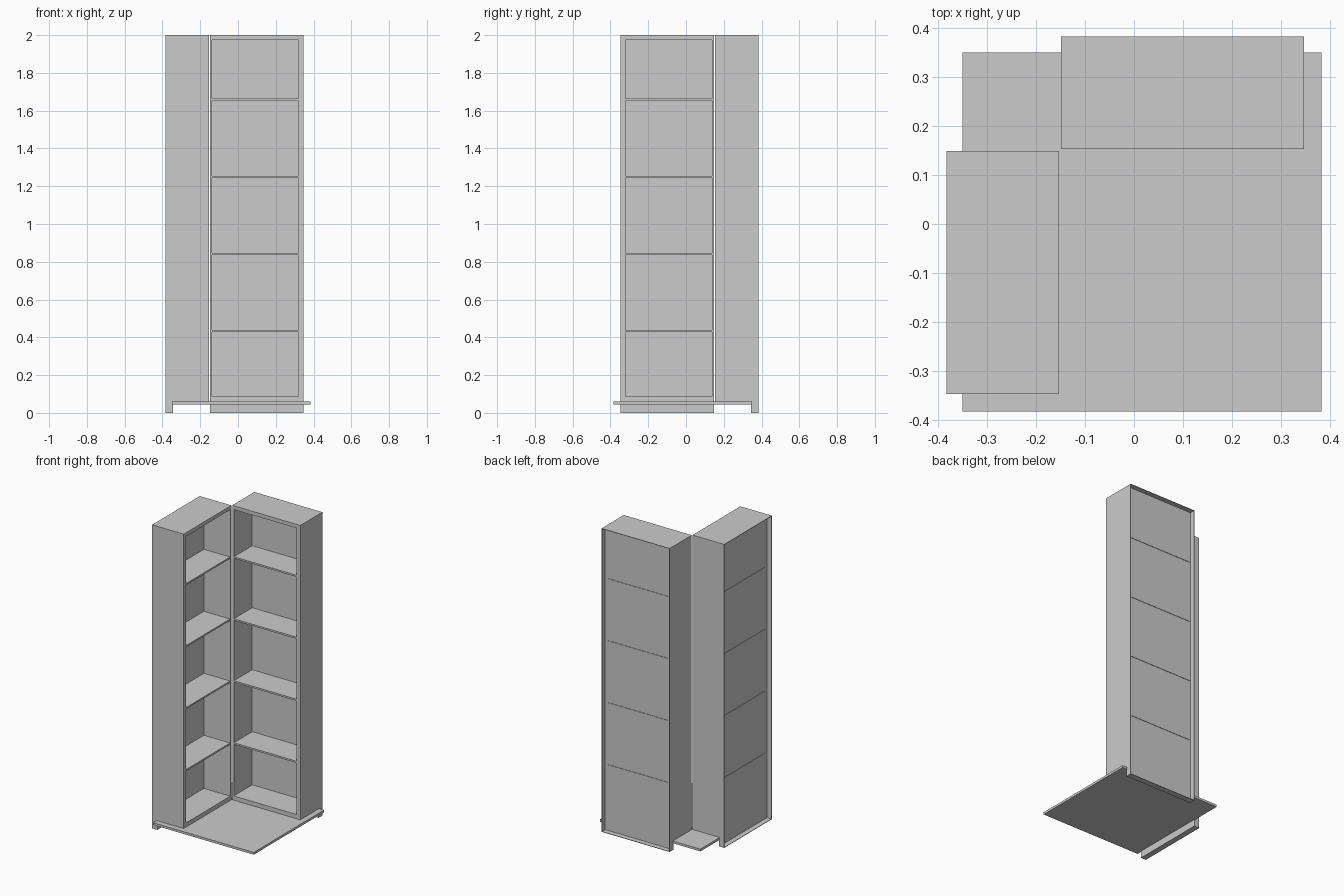
import bpy, bmesh
from mathutils import Vector

if "Cube" in bpy.data.objects:
    bpy.data.objects.remove(bpy.data.objects["Cube"])


def box(name, xr, yr, zr, swap=False):
    """Box from ranges; swap reflects it across the corner diagonal."""
    if swap:
        xr, yr = (-yr[1], -yr[0]), (-xr[1], -xr[0])
    lo, hi = Vector((xr[0], yr[0], zr[0])), Vector((xr[1], yr[1], zr[1]))
    bm = bmesh.new()
    bmesh.ops.create_cube(bm, size=1)
    bmesh.ops.scale(bm, vec=hi - lo, verts=bm.verts)
    bmesh.ops.translate(bm, vec=(lo + hi) / 2, verts=bm.verts)
    mesh = bpy.data.meshes.new(name)
    bm.to_mesh(mesh)
    bm.free()
    obj = bpy.data.objects.new(name, mesh)
    bpy.context.collection.objects.link(obj)
    return obj


X0, X1 = -0.149, 0.347      # cabinet width
F, P, B, R = 0.153, 0.345, 0.350, 0.383   # front, panel front, panel back, rear
IN0, IN1 = -0.138, 0.321    # inner opening
BASE, TOP = 0.06, 2.0
T = 0.003                   # thin rear rim


def cabinet(tag, swap):
    # Case around the opening
    box(tag + "_inner_side", (X0, IN0), (F, P), (BASE, TOP), swap)
    box(tag + "_outer_side", (IN1, X1), (F, P), (BASE, TOP), swap)
    box(tag + "_top", (IN0, IN1), (F, P), (1.975, TOP), swap)
    box(tag + "_bottom", (IN0, IN1), (F, P), (BASE, 0.088), swap)
    # Back panel reaching the floor, with a thin rim that makes the rear recess
    box(tag + "_back_panel", (X0, X1), (P, B), (0, TOP), swap)
    box(tag + "_rear_rim_inner", (X0, X0 + T), (B, R), (0, TOP), swap)
    box(tag + "_rear_rim_outer", (X1 - T, X1), (B, R), (0, TOP), swap)
    box(tag + "_rear_rim_top", (X0 + T, X1 - T), (B, R), (TOP - T, TOP), swap)
    box(tag + "_rear_foot", (X0 + T, X1 - T), (B, R), (0, T), swap)
    # Shelves, their rear ends showing through the back panel
    for i in range(4):
        z = 0.427 + i * 0.4085
        box(f"{tag}_shelf_{i + 1}", (IN0, IN1), (F + 0.002, B + 0.003),
            (z, z + 0.011), swap)


cabinet("back_cabinet", False)
cabinet("left_cabinet", True)

# Floor plate under both cabinets
box("floor_plate", (-B, R), (-R, B), (0.045, BASE))
